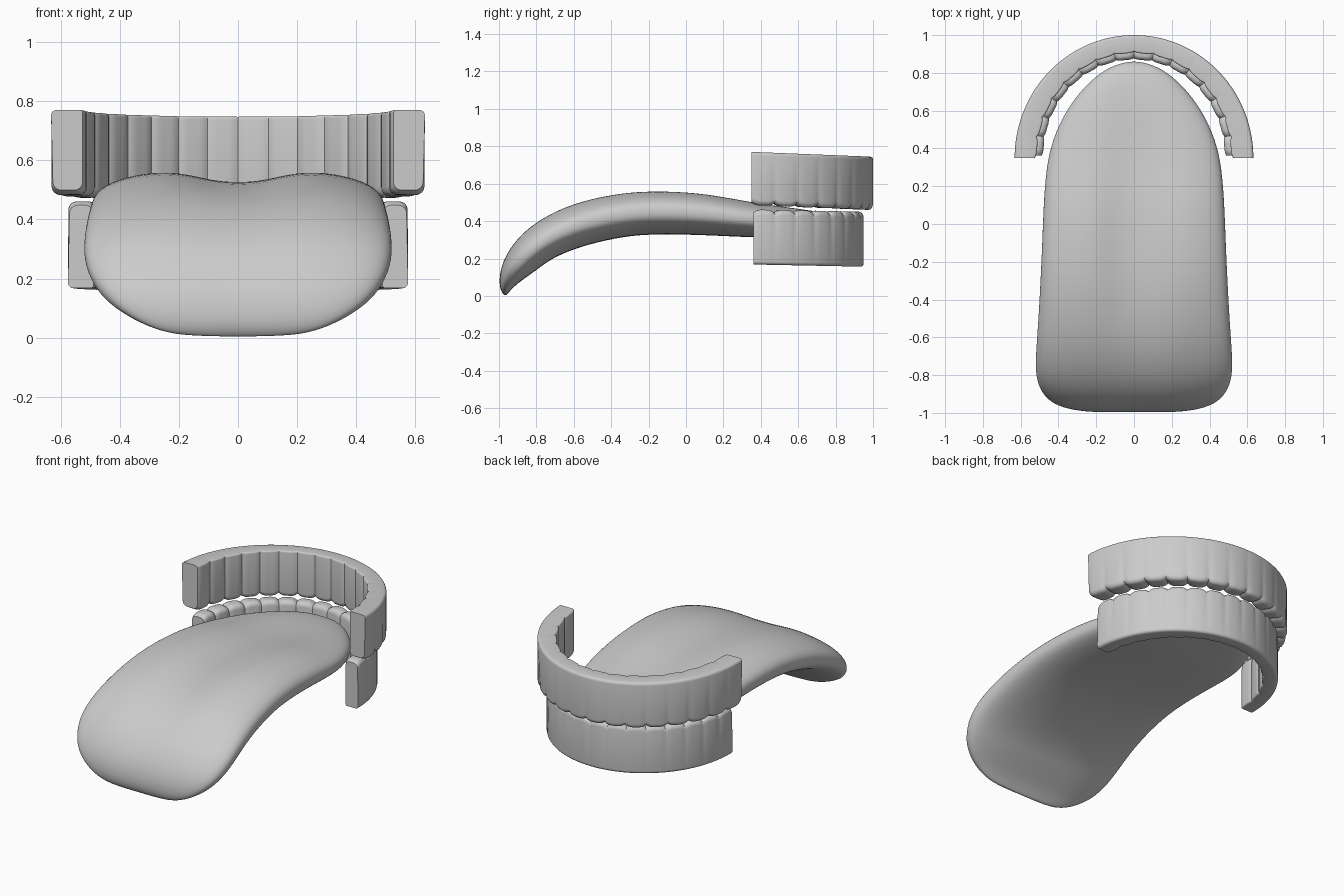
import bpy, bmesh, math

if "Cube" in bpy.data.objects:
    bpy.data.objects.remove(bpy.data.objects["Cube"])

grey = bpy.data.materials.new("plain grey")
grey.diffuse_color = (0.6, 0.6, 0.6, 1)
grey.use_nodes = True
grey.node_tree.nodes["Principled BSDF"].inputs["Base Color"].default_value = grey.diffuse_color


def loft(name, rings, angle):
    """Skin a list of equal-length closed rings and cap both ends."""
    bm = bmesh.new()
    vs = [[bm.verts.new(p) for p in ring] for ring in rings]
    n = len(vs[0])
    for a, b in zip(vs, vs[1:]):
        for i in range(n):
            j = (i + 1) % n
            bm.faces.new((a[i], a[j], b[j], b[i]))
    bm.faces.new(vs[0])
    bm.faces.new(vs[-1])
    bmesh.ops.recalc_face_normals(bm, faces=bm.faces)
    me = bpy.data.meshes.new(name)
    bm.to_mesh(me)
    bm.free()
    ob = bpy.data.objects.new(name, me)
    bpy.context.collection.objects.link(ob)
    me.materials.append(grey)
    bpy.ops.object.select_all(action='DESELECT')
    ob.select_set(True)
    bpy.context.view_layer.objects.active = ob
    bpy.ops.object.shade_smooth_by_angle(angle=math.radians(angle))
    return ob


# Tongue: stations along a bent spine (y, z, half thickness, half width)
stations = [
    (-.968, .003, .008, .18), (-.970, .03, .028, .29), (-.955, .08, .05, .385),
    (-.92, .14, .075, .46), (-.86, .21, .095, .505), (-.78, .285, .105, .525),
    (-.65, .355, .115, .518), (-.5, .405, .12, .507), (-.3, .445, .12, .496),
    (-.1, .45, .12, .487), (.1, .44, .115, .48), (.3, .415, .10, .466),
    (.45, .40, .09, .432), (.6, .39, .08, .362), (.72, .38, .07, .27),
    (.80, .375, .055, .18), (.84, .37, .04, .105), (.86, .37, .01, .03)]


def power(v, e):
    return math.copysign(abs(v) ** e, v)


rings = []
for k, (y, z, h, w) in enumerate(stations):
    a, b = stations[max(k - 1, 0)], stations[min(k + 1, len(stations) - 1)]
    ty, tz = b[0] - a[0], b[1] - a[1]
    d = math.hypot(ty, tz)
    ny, nz = -tz / d, ty / d
    groove = .06 * math.exp(-((y + .1) / .55) ** 2)
    ring = []
    for i in range(40):
        t = math.tau * (i + .5) / 40
        x = w * power(math.cos(t), .8)
        v = h * power(math.sin(t), .8)
        if v > 0:
            v = v * 1.06 - groove * math.exp(-(x / .16) ** 2) * v / h
        ring.append((x, y + ny * v, z + nz * v))
    rings.append(ring)
tongue = loft("tongue", rings, 180)
sub = tongue.modifiers.new("smooth", 'SUBSURF')
sub.levels = sub.render_levels = 2


# Gum arches: rounded bar swept round a half ellipse, scalloped at the tooth edge
def arch(name, cy, inner, outer, z_base, z_tooth, slope):
    rings = []
    teeth, steps = 16, 160
    up = 1 if z_tooth > z_base else -1
    height = abs(z_tooth - z_base)
    thick = outer[0] - inner[0]
    for k in range(steps + 1):
        th = math.pi * k / steps
        c, s = math.cos(th), math.sin(th)
        gap = (1 - abs(math.sin(teeth * th))) ** 2
        ring = []
        # corners: (across, along height, corner radius, start angle)
        for ca, ch, r, a0 in ((0, 0, .01, 180), (thick, 0, .018, 270),
                              (thick, height, .028, 0), (0, height, .028, 90)):
            mx = ca + (r if ca == 0 else -r)
            mh = ch + (r if ch == 0 else -r)
            for q in range(5):
                t = math.radians(a0 + q * 22.5)
                p, hh = mx + r * math.cos(t), mh + r * math.sin(t)
                f = p / thick
                if ch:
                    hh -= .014 * gap
                    f -= .05 * gap * (ca > 0)
                f += .09 * gap * (ca == 0)
                rx = inner[0] + (outer[0] - inner[0]) * f
                ry = inner[1] + (outer[1] - inner[1]) * f
                y = ry * s
                ring.append((rx * c, cy + y, z_base + up * hh + slope * y))
        rings.append(ring)
    return loft(name, rings, 40)


arch("upper_gum_arch", .35, (.515, .555), (.632, .65), .77, .485, -.04)
arch("lower_gum_arch", .362, (.48, .508), (.575, .588), .168, .462, -.02)
